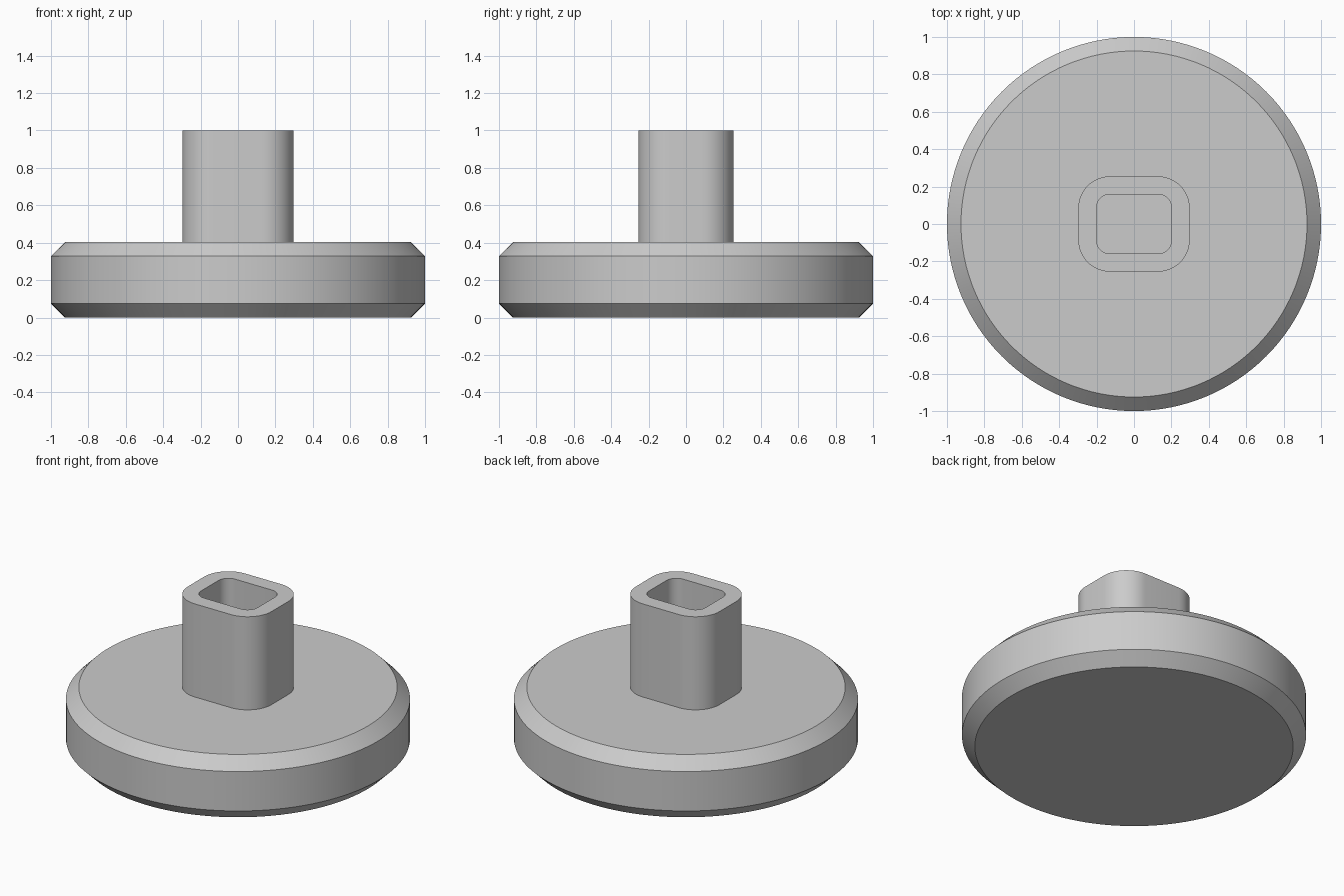
import bpy
import bmesh
from math import cos, sin, pi, radians

cube = bpy.data.objects.get("Cube")
if cube:
    bpy.data.objects.remove(cube, do_unlink=True)

grey = bpy.data.materials.new("plain_grey")
grey.use_nodes = True
colour = (0.6, 0.6, 0.6, 1)
grey.diffuse_color = colour
grey.node_tree.nodes["Principled BSDF"].inputs["Base Color"].default_value = colour


def finish(name, bm):
    bmesh.ops.recalc_face_normals(bm, faces=bm.faces)
    mesh = bpy.data.meshes.new(name)
    bm.to_mesh(mesh)
    bm.free()
    mesh.materials.append(grey)
    obj = bpy.data.objects.new(name, mesh)
    bpy.context.collection.objects.link(obj)
    bpy.ops.object.select_all(action="DESELECT")
    obj.select_set(True)
    bpy.context.view_layer.objects.active = obj
    bpy.ops.object.shade_smooth_by_angle(angle=radians(30))


def add_loop(bm, points, z):
    return [bm.verts.new((x, y, z)) for x, y in points]


def bridge(bm, a, b):
    for i in range(len(a)):
        j = (i + 1) % len(a)
        bm.faces.new((a[i], a[j], b[j], b[i]))


def circle(radius, count=128):
    return [(radius * cos(2 * pi * i / count), radius * sin(2 * pi * i / count))
            for i in range(count)]


def rounded_rectangle(half_x, half_y, radius, steps=12):
    points = []
    for corner, (sx, sy) in enumerate([(1, 1), (-1, 1), (-1, -1), (1, -1)]):
        for i in range(steps + 1):
            angle = (corner + i / steps) * pi / 2
            points.append((sx * (half_x - radius) + radius * cos(angle),
                           sy * (half_y - radius) + radius * sin(angle)))
    return points


# Round base with chamfered rims
bm = bmesh.new()
profile = [(0.925, 0), (1, 0.075), (1, 0.328), (0.925, 0.403)]
loops = [add_loop(bm, circle(r), z) for r, z in profile]
for lower, upper in zip(loops, loops[1:]):
    bridge(bm, lower, upper)
bm.faces.new(loops[0])
bm.faces.new(loops[-1])
finish("base_disc", bm)

# Hollow stem with rounded corners, open at the top
bm = bmesh.new()
outer = rounded_rectangle(0.298, 0.255, 0.17)
inner = rounded_rectangle(0.2, 0.158, 0.07)
bottom, top = 0.403, 1.0
rings = [add_loop(bm, outer, bottom), add_loop(bm, outer, top),
         add_loop(bm, inner, top), add_loop(bm, inner, bottom)]
for a, b in zip(rings, rings[1:]):
    bridge(bm, a, b)
finish("hollow_stem", bm)
